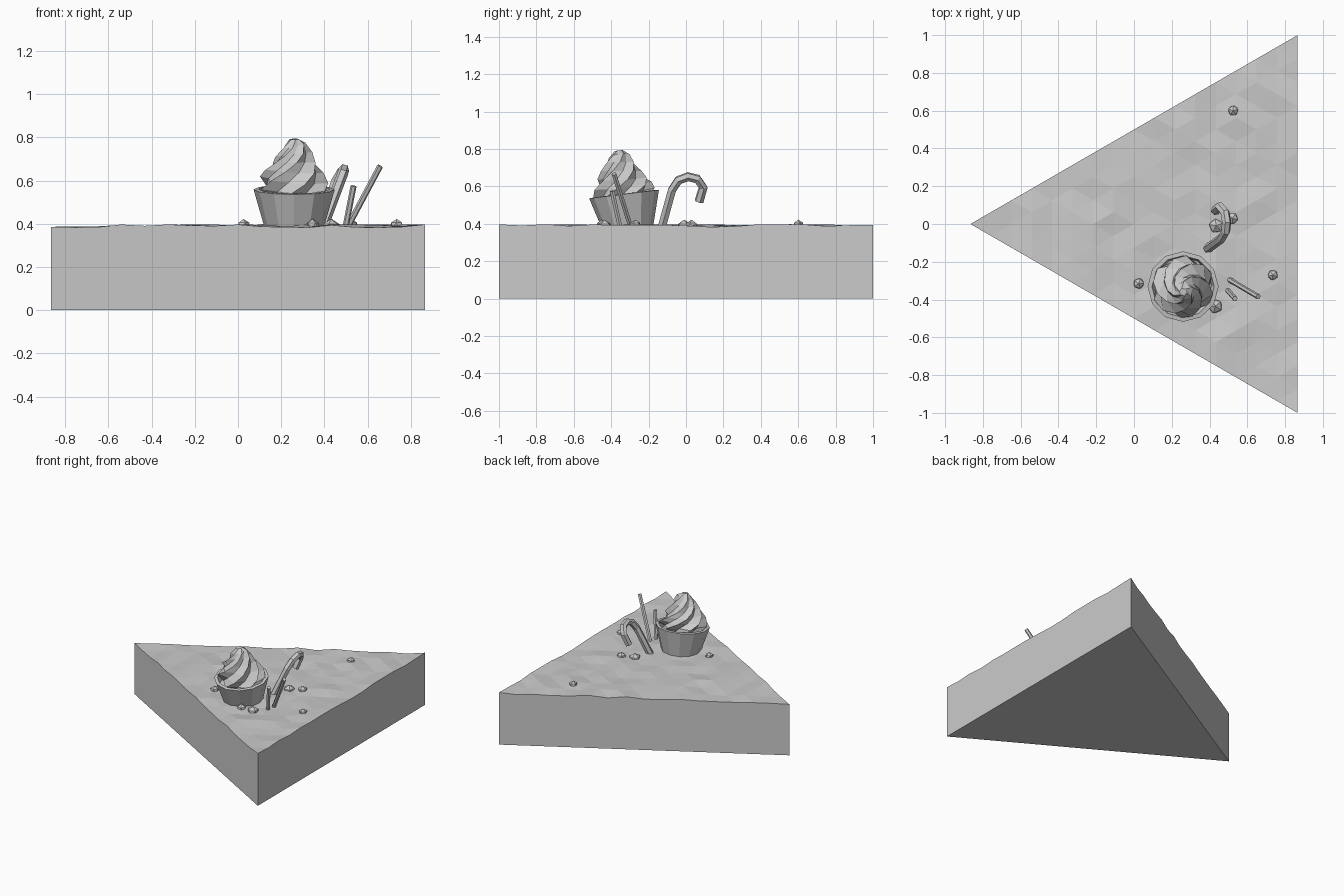
import bpy, bmesh, math, random
from mathutils import Vector, Matrix

if "Cube" in bpy.data.objects:
    bpy.data.objects.remove(bpy.data.objects["Cube"])

random.seed(4)
TOP = 0.39


def finish(name, bm, matrix=None):
    bmesh.ops.recalc_face_normals(bm, faces=bm.faces[:])
    me = bpy.data.meshes.new(name)
    bm.to_mesh(me)
    bm.free()
    ob = bpy.data.objects.new(name, me)
    bpy.context.collection.objects.link(ob)
    if matrix:
        ob.matrix_world = matrix
    return ob


def loft(bm, rings):
    """Skin a list of rings of points, capping both ends."""
    vs = [[bm.verts.new(p) for p in r] for r in rings]
    n = len(vs[0])
    for a, b in zip(vs, vs[1:]):
        for i in range(n):
            bm.faces.new((a[i], a[(i + 1) % n], b[(i + 1) % n], b[i]))
    bm.faces.new(vs[0][::-1])
    bm.faces.new(vs[-1])


def tube(name, pts, r, sides=6):
    pts = [Vector(p) for p in pts]
    rings, prev = [], None
    for k, p in enumerate(pts):
        t = (pts[min(k + 1, len(pts) - 1)] - pts[max(k - 1, 0)]).normalized()
        u = prev if prev else Vector((1, 0, 0))
        u = (u - t * u.dot(t)).normalized()
        prev, w = u, t.cross(u)
        rings.append([p + (u * math.cos(a) + w * math.sin(a)) * r
                      for a in (2 * math.pi * i / sides for i in range(sides))])
    bm = bmesh.new()
    loft(bm, rings)
    return finish(name, bm)


# Triangular slab with a gently uneven faceted top
bm = bmesh.new()
h = math.sqrt(3) / 2
A, B, C = Vector((-h, 0, 0)), Vector((h, -1, 0)), Vector((h, 1, 0))
N, grid = 16, {}
for i in range(N + 1):
    for j in range(i + 1):
        p = A + (B - A) * (i / N) + (C - B) * (j / N)
        p.z = TOP + random.uniform(-0.008, 0.008)
        grid[i, j] = bm.verts.new(p)
for i in range(N):
    for j in range(i + 1):
        bm.faces.new((grid[i, j], grid[i + 1, j], grid[i + 1, j + 1]))
        if j < i:
            bm.faces.new((grid[i, j], grid[i + 1, j + 1], grid[i, j + 1]))
rim = [e for e in bm.edges if e.is_boundary]
new = bmesh.ops.extrude_edge_only(bm, edges=rim)["geom"]
for v in new:
    if isinstance(v, bmesh.types.BMVert):
        v.co.z = 0
bmesh.ops.contextual_create(bm, geom=[e for e in new if isinstance(e, bmesh.types.BMEdge) and e.is_boundary])
finish("slab", bm)

# Cupcake, tilted slightly towards the front
tilt = Matrix.Translation((0.26, -0.31, 0.385)) @ Matrix.Rotation(math.radians(7), 4, 'X')


def circle(r, z, n=12):
    return [(r * math.cos(2 * math.pi * i / n), r * math.sin(2 * math.pi * i / n), z) for i in range(n)]


bm = bmesh.new()
loft(bm, [circle(r, z) for r, z in
          [(0.135, -0.01), (0.188, 0.175), (0.165, 0.177), (0.15, 0.13)]])
finish("cupcake_cup", bm, tilt)

# Swirled frosting: a twisting star section
bm = bmesh.new()
rings = []
for k, (r, z) in enumerate([(0.14, 0.135), (0.168, 0.18), (0.162, 0.22), (0.138, 0.26),
                            (0.108, 0.30), (0.084, 0.34), (0.056, 0.38), (0.022, 0.41)]):
    ring = []
    for i in range(12):
        a = 2 * math.pi * i / 12 + k * 0.42
        q = r * (1.0 if i % 2 == 0 else 0.77)
        lift = 0.012 * math.sin(a - 0.8 * k) * (k < 7)
        ring.append((q * math.cos(a), q * math.sin(a), z + lift))
    rings.append(ring)
loft(bm, rings)
finish("frosting", bm, tilt)

# Bent candy stick
tube("candy_cane", [(0.39, -0.13, 0.38), (0.465, -0.075, 0.58), (0.485, -0.04, 0.633),
                    (0.49, 0.01, 0.652), (0.482, 0.06, 0.64), (0.455, 0.092, 0.595),
                    (0.43, 0.07, 0.52)], 0.025)

# Wafer sticks
tube("long_stick", [(0.505, -0.295, 0.38), (0.658, -0.385, 0.667)], 0.014)
tube("short_stick", [(0.497, -0.352, 0.38), (0.535, -0.395, 0.575)], 0.014)

# Small faceted sweets half sunk into the top
for n, (x, y, r) in enumerate([(0.025, -0.315, 0.031), (0.43, -0.435, 0.042), (0.345, -0.45, 0.033),
                               (0.735, -0.27, 0.03), (0.525, 0.6, 0.03), (0.52, 0.03, 0.034),
                               (0.435, -0.01, 0.042)]):
    bm = bmesh.new()
    bmesh.ops.create_icosphere(bm, subdivisions=1, radius=r)
    finish(f"sweet_{n + 1}", bm, Matrix.Translation((x, y, 0.422 - r))
           @ Matrix.Rotation(n * 0.7, 4, 'Z'))
